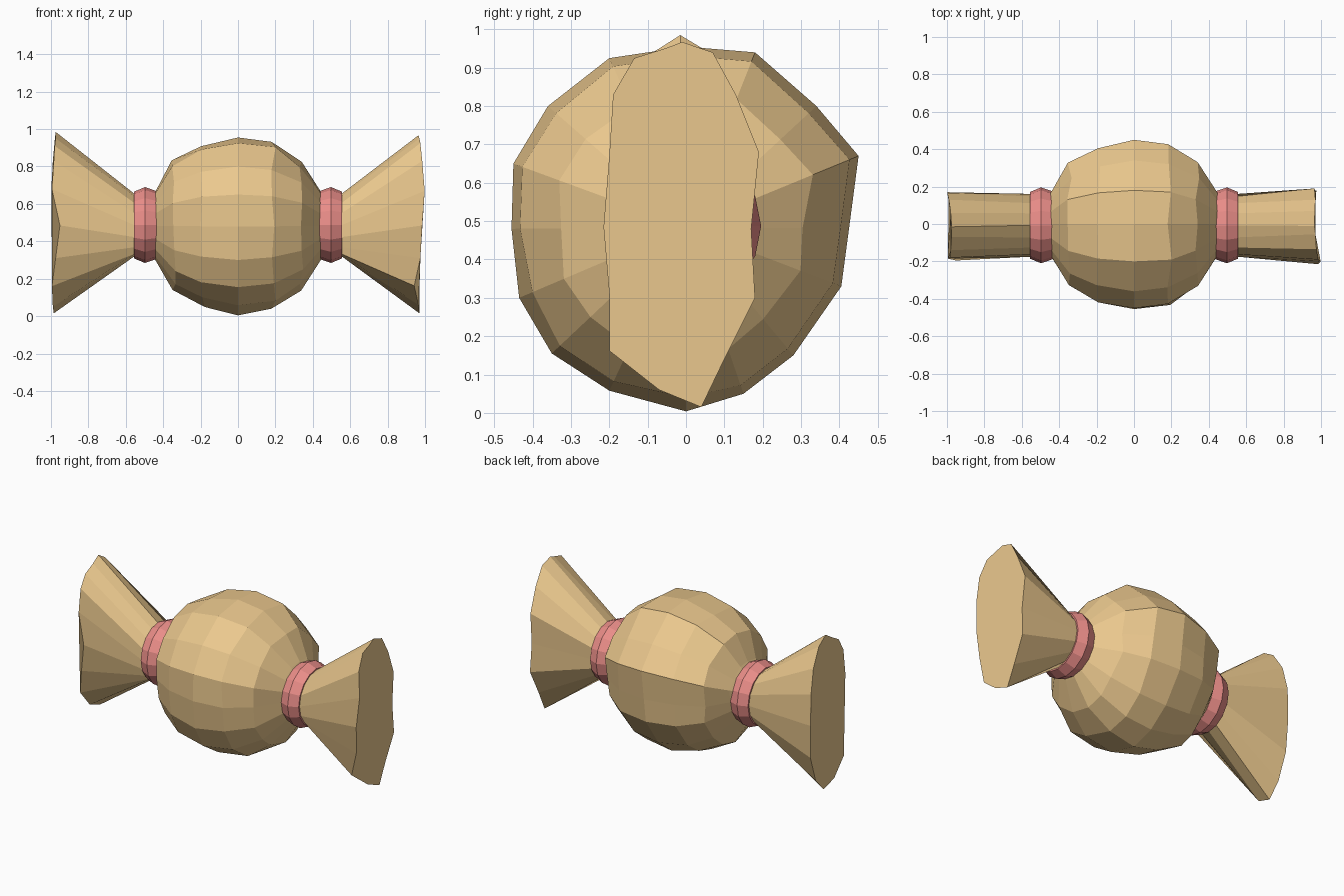
import bpy, bmesh, math, random

if "Cube" in bpy.data.objects:
    bpy.data.objects.remove(bpy.data.objects["Cube"])

random.seed(4)
N = 16
CZ = 0.485


def material(name, color):
    m = bpy.data.materials.new(name)
    m.diffuse_color = (*color, 1)
    m.use_nodes = True
    m.node_tree.nodes["Principled BSDF"].inputs["Base Color"].default_value = m.diffuse_color
    return m


WRAP = material("tan_wrapper", (0.83, 0.58, 0.27))
RED = material("red_tie", (0.83, 0.27, 0.25))


def circle(x, r, cy=0.0, cz=CZ):
    # ring in the yz plane, starting at the top and turning towards -y
    return [(x, cy - r * math.sin(k * math.tau / N), cz + r * math.cos(k * math.tau / N))
            for k in range(N)]


def loft(name, rings, mat):
    bm = bmesh.new()
    vs = [[bm.verts.new(p) for p in ring] for ring in rings]
    for a, b in zip(vs, vs[1:]):
        for k in range(N):
            j = (k + 1) % N
            bm.faces.new((a[k], a[j], b[j], b[k]))
    bm.faces.new(vs[0])
    bm.faces.new(vs[-1])
    bmesh.ops.recalc_face_normals(bm, faces=bm.faces)
    me = bpy.data.meshes.new(name)
    bm.to_mesh(me)
    bm.free()
    me.materials.append(mat)
    ob = bpy.data.objects.new(name, me)
    bpy.context.collection.objects.link(ob)
    return ob


# Lumpy candy body: the widest outline, scaled down towards each end
belt = [(0, .955), (-.2, .925), (-.36, .80), (-.45, .65), (-.455, .48), (-.435, .30),
        (-.35, .155), (-.2, .058), (0, .004), (.15, .05), (.28, .15), (.405, .33),
        (.425, .48), (.45, .67), (.34, .80), (.18, .94)]
rings = []
for x, s in [(-.45, .36), (-.435, .41), (-.345, .73), (-.19, .915), (0, 1),
             (.19, .935), (.34, .725), (.435, .41), (.45, .36)]:
    ring = []
    for y, z in belt:
        j = 0.012 if 0.1 < abs(x) < 0.4 else 0
        f = s * (1 + random.uniform(-j, j) * 1.5)
        ring.append((x + random.uniform(-j, j), y * f, CZ + (z - CZ) * f))
    rings.append(ring)
loft("candy_body", rings, WRAP)

# Flared wrapper ends: (y, z, distance out) of each outer corner
right_end = [(-.01, .967, .965), (-.055, .95, .97), (-.135, .925, .975), (-.19, .83, .985),
             (-.20, .67, .998), (-.215, .485, .985), (-.20, .31, .975), (-.20, .162, .942),
             (-.07, .06, .965), (.04, .015, .97), (.10, .14, .97), (.18, .30, .975),
             (.17, .48, .97), (.19, .68, .965), (.13, .83, .97), (.07, .94, .967)]
left_end = [(-.015, .985, .975), (-.07, .95, .975), (-.14, .91, .98), (-.18, .83, .985),
            (-.185, .68, .995), (-.195, .485, .952), (-.185, .31, .975), (-.17, .16, .995),
            (-.08, .05, .99), (.02, .015, .985), (.10, .10, .985), (.16, .27, .99),
            (.17, .48, .998), (.165, .68, .998), (.13, .83, .99), (.06, .94, .98)]

for side, sx, end in (("right", 1, right_end), ("left", -1, left_end)):
    loft(side + "_wrapper_end",
         [circle(sx * .50, .165, -.007, .487), circle(sx * .555, .168, -.007, .487),
          [(sx * d, y, z) for y, z, d in end]], WRAP)
    # Tie around the pinched neck
    loft(side + "_tie",
         [circle(sx * x, r, -.007, .487)
          for x, r in ((.437, .182), (.497, .203), (.557, .178))], RED)
